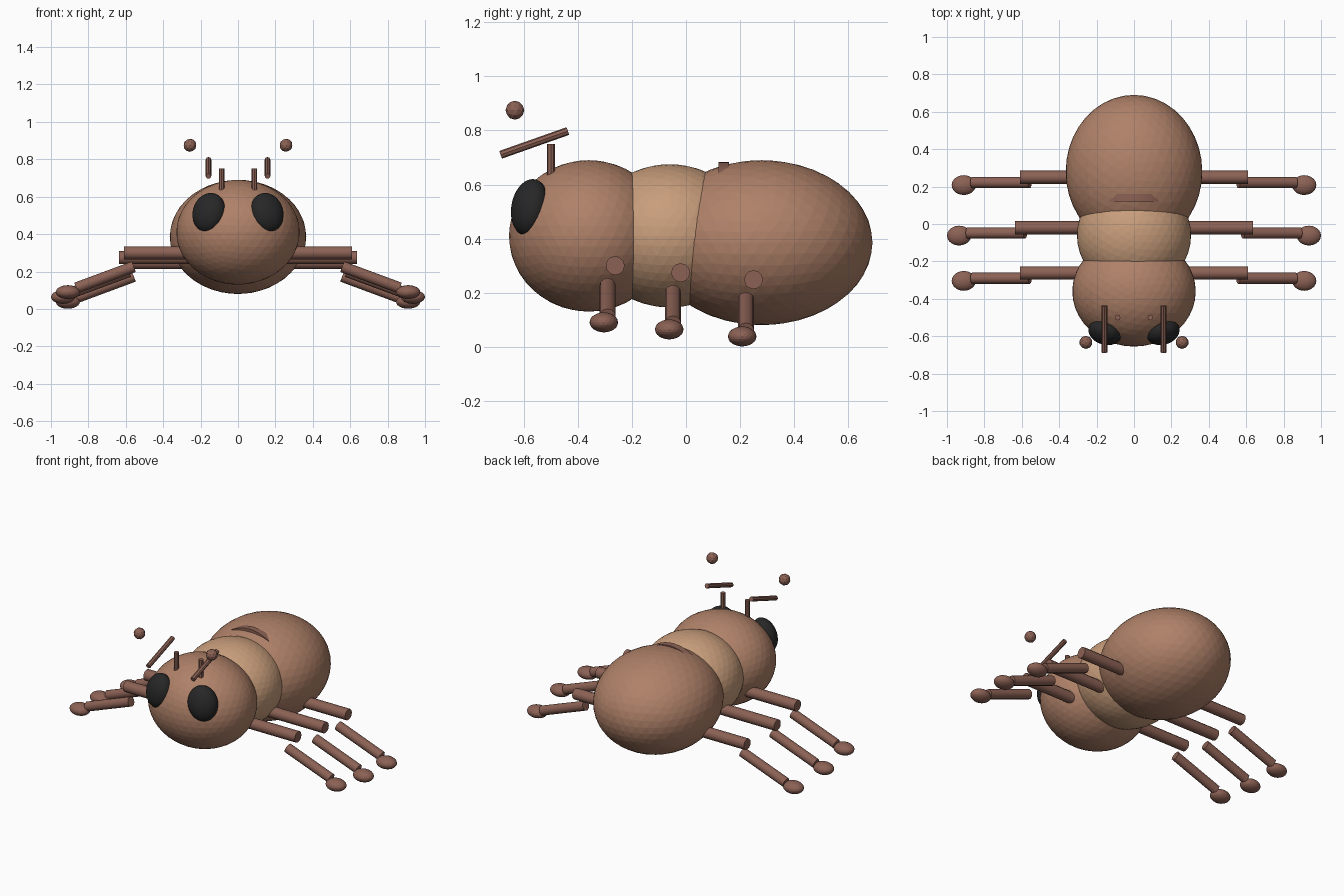
import bpy, math
from mathutils import Vector, Euler

if "Cube" in bpy.data.objects:
    bpy.data.objects.remove(bpy.data.objects["Cube"])


def material(name, rgb):
    m = bpy.data.materials.new(name)
    m.diffuse_color = (*rgb, 1)
    m.use_nodes = True
    m.node_tree.nodes["Principled BSDF"].inputs["Base Color"].default_value = m.diffuse_color
    return m


BODY = material("body_brown", (0.43, 0.22, 0.14))
WAIST = material("light_brown", (0.58, 0.34, 0.20))
LIMB = material("limb_brown", (0.26, 0.12, 0.09))
BLACK = material("eye_black", (0.02, 0.02, 0.02))


def ball(name, loc, radii, mat, subdiv=4, rot=(0, 0, 0), smooth=False):
    bpy.ops.mesh.primitive_ico_sphere_add(subdivisions=subdiv, radius=1, location=loc, rotation=rot)
    ob = bpy.context.object
    ob.name = name
    ob.scale = radii
    ob.data.materials.append(mat)
    if smooth:
        bpy.ops.object.shade_smooth()
    return ob


def rod(name, a, b, r, mat, sides=12):
    a, b = Vector(a), Vector(b)
    d = b - a
    bpy.ops.mesh.primitive_cylinder_add(vertices=sides, radius=r, depth=d.length, location=(a + b) / 2,
                                        rotation=d.to_track_quat('Z', 'Y').to_euler())
    ob = bpy.context.object
    ob.name = name
    ob.data.materials.append(mat)
    bpy.ops.object.shade_smooth_by_angle(angle=math.radians(40))
    return ob


# Three body segments
ball("head", (0, -0.36, 0.41), (0.33, 0.295, 0.28), BODY)
ball("thorax", (0, -0.06, 0.41), (0.305, 0.30, 0.265), WAIST)
ball("abdomen", (0, 0.28, 0.385), (0.365, 0.41, 0.305), BODY)

# Raised band showing as a crescent on the abdomen
rod("abdomen_band", (0, 0.12, 0.44), (0, 0.16, 0.44), 0.243, LIMB, 48)

# Legs: y of upper segment, height of upper segment, sideways shift
LEGS = [("front", -0.262, 0.30, 0.0), ("middle", -0.02, 0.274, 0.025), ("hind", 0.25, 0.248, 0.0)]

for side, s in (("left", 1), ("right", -1)):
    for pos, y, z, dx in LEGS:
        n = f"{side}_{pos}_leg"
        rod(n + "_upper", (s * (0.2 + dx), y, z), (s * (0.61 + dx), y, z), 0.035, LIMB)
        rod(n + "_lower", (s * (0.557 + dx), y - 0.028, z - 0.074),
            (s * (0.865 + dx), y - 0.028, z - 0.188), 0.03, LIMB)
        ball(n + "_foot", (s * (0.91 + dx), y - 0.042, z - 0.21), (0.065, 0.053, 0.037), LIMB, 3)

    # Eye set into the head
    ball(side + "_eye", (s * 0.155, -0.578, 0.515), (0.09, 0.065, 0.107), BLACK, 4,
         Euler((math.radians(-12), math.radians(-s * 10), math.radians(s * 22))), True)

    # Antenna pieces
    rod(side + "_antenna_base", (s * 0.087, -0.5, 0.62), (s * 0.087, -0.5, 0.75), 0.015, LIMB, 8)
    rod(side + "_antenna_tip", (s * 0.158, -0.686, 0.71), (s * 0.158, -0.437, 0.798), 0.015, LIMB, 8)
    ball(side + "_antenna_ball", (s * 0.257, -0.633, 0.875), (0.035,) * 3, LIMB, 2)
